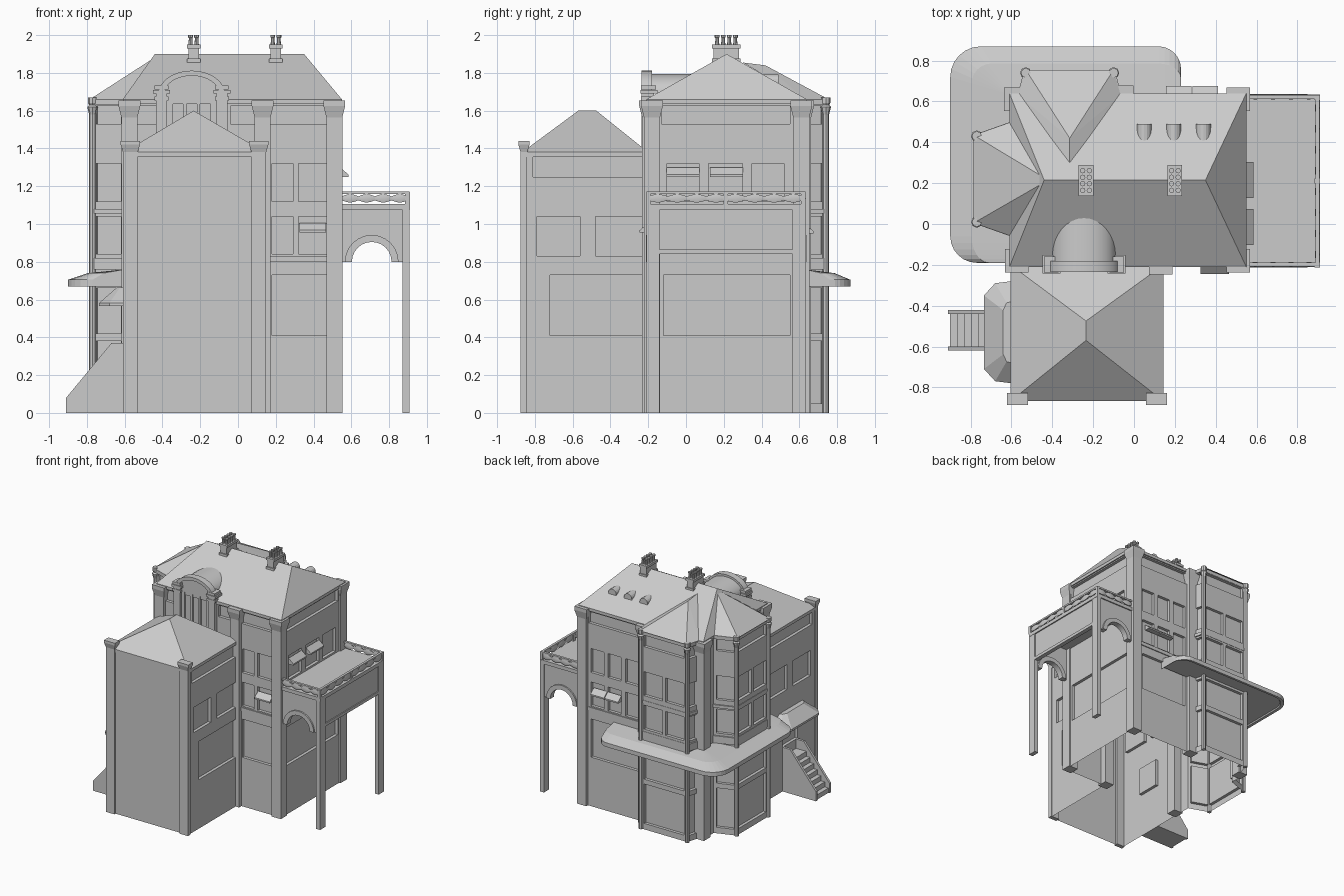
import bpy, math
from mathutils import Vector

if "Cube" in bpy.data.objects:
    bpy.data.objects.remove(bpy.data.objects["Cube"])


def mesh(name, verts, faces, smooth=False):
    me = bpy.data.meshes.new(name)
    me.from_pydata([tuple(v) for v in verts], [], faces)
    me.update()
    ob = bpy.data.objects.new(name, me)
    bpy.context.collection.objects.link(ob)
    if smooth:
        bpy.ops.object.select_all(action='DESELECT')
        ob.select_set(True)
        bpy.context.view_layer.objects.active = ob
        bpy.ops.object.shade_smooth_by_angle(angle=math.radians(35))
    return ob


def loft(name, rings, closed=True, caps=True, smooth=False):
    n = len(rings[0])
    faces = []
    for r in range(len(rings) - 1):
        for i in range(n if closed else n - 1):
            j = (i + 1) % n
            faces.append((r * n + i, r * n + j, (r + 1) * n + j, (r + 1) * n + i))
    if caps:
        faces += [tuple(range(n))[::-1], tuple(range((len(rings) - 1) * n, len(rings) * n))]
    return mesh(name, [v for r in rings for v in r], faces, smooth)


def prism(name, pts, z0, z1):
    return loft(name, [[(x, y, z) for x, y in pts] for z in (z0, z1)])


def extrude_y(name, pts, y0, y1, smooth=False):
    return loft(name, [[(x, y, z) for x, z in pts] for y in (y1, y0)], smooth=smooth)


def rect(x0, x1, y0, y1):
    return [(x0, y0), (x1, y0), (x1, y1), (x0, y1)]


def box(name, x0, x1, y0, y1, z0, z1):
    return prism(name, rect(x0, x1, y0, y1), z0, z1)


def wall(name, a, b, z0, z1, openings, depth=0.025):
    """Wall sheet from a to b with recessed panels (u0, u1, z0, z1)."""
    a, b = Vector((*a, 0)), Vector((*b, 0))
    d = (b - a).normalized()
    n = Vector((d.y, -d.x, 0))
    us = sorted({0, (b - a).length} | {u for o in openings for u in o[:2]})
    zs = sorted({z0, z1} | {z for o in openings for z in o[2:]})
    V, F = [], []

    def quad(*ps):
        F.append(tuple(range(len(V), len(V) + 4)))
        V.extend(a + d * u - n * k + Vector((0, 0, z)) for u, z, k in ps)
    for u, U in zip(us, us[1:]):
        for z, Z in zip(zs, zs[1:]):
            cu, cz = (u + U) / 2, (z + Z) / 2
            k = depth if any(o[0] < cu < o[1] and o[2] < cz < o[3] for o in openings) else 0
            quad((u, z, k), (U, z, k), (U, Z, k), (u, Z, k))
    for u, U, z, Z in openings:
        c = [(u, z), (U, z), (U, Z), (u, Z)]
        for p, q in zip(c, c[1:] + c[:1]):
            quad((*p, 0), (*q, 0), (*q, depth), (*p, depth))
    return mesh(name, V, F)


def pier(name, x, y, sx, sy, z0, z1, flare=0.015, cap=0.09):
    def ring(z, e):
        return [(px, py, z) for px, py in rect(x - sx/2 - e, x + sx/2 + e, y - sy/2 - e, y + sy/2 + e)]
    loft(name, [ring(z0, 0), ring(z1 - cap, 0), ring(z1 - cap/3, flare), ring(z1, flare)])


def round_post(name, x, y, profile, n=8):
    loft(name, [[(x + r * math.cos(i * math.tau / n), y + r * math.sin(i * math.tau / n), z)
                 for i in range(n)] for r, z in profile])


def hip(name, x0, x1, y0, y1, z, p, q, along_x=True):
    V = [(x, y, z) for x, y in rect(x0, x1, y0, y1)] + [p, q]
    F = [(0, 1, 5, 4), (1, 2, 5), (2, 3, 4, 5), (3, 0, 4)] if along_x else \
        [(0, 1, 4), (1, 2, 5, 4), (2, 3, 5), (3, 0, 4, 5)]
    mesh(name, V, F)


def awning(name, c, n, w, z):
    c, n = Vector((*c, 0)), Vector((*n, 0))
    t = Vector((-n.y, n.x, 0))
    loft(name, [[c + t * s * w / 2 + n * o + Vector((0, 0, z + h))
                 for o, h in ((0, 0), (.045, 0), (.045, .012), (0, .05))] for s in (1, -1)])


UP, MID, LOW, FRZ = (1.12, 1.32), (.84, 1.04), (.41, .73), (1.53, 1.625)

# Main block walls
wall("main_front_wall", (.14, -.2), (.54, -.2), 0, 1.64,
     [(.04, .15, *UP), (.18, .36, *UP), (.04, .15, *MID), (.18, .36, *MID), (.04, .34, *LOW), (.03, .36, *FRZ)])
wall("main_front_upper_wall", (-.6, -.2), (.14, -.2), 1.2, 1.64, [(.03, .18, *FRZ), (.56, .71, *FRZ)])
wall("main_right_wall", (.54, -.2), (.54, .63), 0, 1.64,
     [(.1, .27, *UP), (.32, .5, *UP), (.55, .72, *UP), (.08, .75, *LOW), (.07, .75, *FRZ)])
back = [(u, u + .12, *f) for u in (.1, .26, .42) for f in (UP, MID)]
wall("main_back_wall", (.54, .63), (-.075, .63), 0, 1.64, back + [(.1, .54, *LOW), (.08, .58, *FRZ)])
wall("main_corner_wall_back", (-.56, .63), (-.6, .63), 0, 1.64, [])
wall("main_corner_wall_left", (-.6, .63), (-.6, .49), 0, 1.64, [])
wall("main_left_wall", (-.6, -.05), (-.6, -.2), 0, 1.64, [(.03, .12, *UP), (.03, .12, *MID)])

# Faceted bays on the left and back, with corner posts and sills
bays = {"left_bay": [(-.6, .49), (-.77, .43), (-.77, .01), (-.6, -.05)],
        "back_bay": [(-.075, .63), (-.1, .74), (-.53, .74), (-.56, .63)]}
for nm, P in bays.items():
    for i in range(3):
        L = (Vector(P[i + 1]) - Vector(P[i])).length
        m = .03 if L > .3 else .02
        cols = [(m, L/2 - .015), (L/2 + .015, L - m)] if L > .3 else [(m, L - m)]
        ops = [(*c, *f) for c in cols for f in (UP, MID)] + [(m, L - m, .05, .38), (m, L - m, .42, .66), (m, L - m, *FRZ)]
        wall(f"{nm}_wall_{i}", P[i], P[i + 1], 0, 1.64, ops)
    c = sum((Vector(p) for p in P), Vector((0, 0))) / 4
    big = [c + (Vector(p) - c) * 1.05 for p in P]
    for z0, z1 in ((.76, .82), (1.055, 1.08), (1.63, 1.66)):
        ring = [[(*(c + (Vector(p) - c) * s), z) for p in P] for s, z in ((.99, z0), (1.05, z0), (1.05, z1), (.99, z1))]
        loft(f"{nm}_course", ring, closed=False, caps=False)
    for p in P[1:3]:
        round_post(f"{nm}_post", *p, [(.018, 0), (.018, 1.58), (.028, 1.62), (.018, 1.63), (.024, 1.64), (.024, 1.67)])

# Corner piers of main block
for x, y, z0 in ((.51, -.18, 0), (.51, .61, 0), (-.575, -.18, 0), (-.58, .61, 0), (.13, -.19, 0), (-.06, .62, 0)):
    pier("main_corner_pier", x, y, .085, .085, z0, 1.655)
# String courses
box("front_string_course", .14, .545, -.208, -.19, .80, .83)
box("back_string_course", -.07, .545, .62, .638, .80, .83)
box("main_eave", -.61, .55, -.21, .64, 1.635, 1.66)

# Roofs of main block and bays
hip("main_roof", -.61, .55, -.21, .64, 1.66, (-.44, .215, 1.9), (.35, .215, 1.9))
mesh("left_bay_roof", [(-.6, .5, 1.66), (-.785, .435, 1.66), (-.785, .005, 1.66), (-.6, -.06, 1.66), (-.42, .215, 1.895)],
     [(0, 1, 4), (1, 2, 4), (2, 3, 4)])
mesh("back_bay_roof", [(-.065, .63, 1.66), (-.1, .755, 1.66), (-.53, .755, 1.66), (-.565, .63, 1.66),
                       (-.315, .42, 1.84), (-.315, .3, 1.855)],
     [(0, 1, 4), (1, 2, 4), (2, 3, 4), (0, 4, 5), (3, 5, 4)])

# Chimneys with pots
for x in (-.235, .2):
    box("chimney_stack", x - .028, x + .028, .145, .28, 1.83, 1.945)
    box("chimney_base_band", x - .036, x + .036, .137, .288, 1.855, 1.875)
    box("chimney_cap", x - .036, x + .036, .137, .288, 1.93, 1.95)
    for i in range(4):
        for s in (-1, 1):
            round_post("chimney_pot", x + s * .016, .165 + i * .032, [(.012, 1.94), (.009, 1.985), (.013, 1.988), (.013, 2)])

# Round-topped roof vents at the back
for x in (.05, .195, .34):
    arc = [(x + .036 * math.cos(t * math.pi / 8), 1.755 + .036 * math.sin(t * math.pi / 8)) for t in range(9)]
    extrude_y("roof_vent", [(x + .036, 1.71)] + arc + [(x - .036, 1.71)], .37, .49)

# Barrel dormer on the front
def arch(cx, cz, a, b, n=16):
    return [(cx + a * math.cos(i * math.pi / n), cz + b * math.sin(i * math.pi / n)) for i in range(n + 1)]


extrude_y("dormer_barrel_roof", arch(-.245, 1.69, .155, .105), -.21, .13, True)
extrude_y("dormer_arch_rim", arch(-.245, 1.69, .175, .122) + arch(-.245, 1.69, .145, .095)[::-1], -.235, -.18, True)
wall("dormer_front_wall", (-.38, -.215), (-.11, -.215), 1.3, 1.7, [(u, u + .055, 1.4, 1.66) for u in (.035, .108, .18)])
for x in (-.405, -.085):
    box("dormer_pier", x - .03, x + .03, -.235, -.17, 1.3, 1.69)
    for e, z in ((.008, 1.655), (.014, 1.69), (.006, 1.712)):
        box("dormer_pier_cap", x - .03 - e, x + .03 + e, -.235 - e/2, -.165 + e, z, z + .02)

# Front wing
side = [(.07, .3, .83, 1.04), (.38, .64, .83, 1.04), (.14, .64, *LOW), (.05, .65, 1.25, 1.36)]
wall("wing_front_wall", (-.6, -.86), (.14, -.86), 0, 1.38, [])
wall("wing_right_wall", (.14, -.86), (.14, -.2), 0, 1.38, side)
wall("wing_left_wall", (-.6, -.2), (-.6, -.86), 0, 1.38,
     [(.02, .28, .83, 1.04), (.36, .59, .83, 1.04), (.22, .42, .37, .6), (.05, .61, 1.25, 1.36)])
for x in (-.57, .11):
    pier("wing_front_pier", x, -.858, .078, .035, 0, 1.44, .012, .06)
box("wing_eave", -.605, .145, -.868, -.2, 1.355, 1.38)
hip("wing_roof", -.605, .145, -.868, -.2, 1.38, (-.235, -.57, 1.6), (-.235, -.475, 1.6), False)

# Entrance steps with sloping side walls
for y in (-.62, -.44):
    extrude_y("step_side_wall", [(-.91, 0), (-.6, 0), (-.6, .37), (-.67, .37), (-.91, .08)], y, y + .02)
for i in range(7):
    box("entrance_step", -.9 + i * .034, -.6, -.605, -.435, .04 + i * .042 - .04, .04 + i * .042)

# Faceted porch hood
hood = [(-.6, -.78), (-.68, -.77), (-.735, -.71), (-.735, -.35), (-.68, -.29), (-.6, -.28)]
loft("porch_hood", [[(-.6, y, .565) for x, y in hood], [(x, y, .565) for x, y in hood], [(x, y, .582) for x, y in hood],
                    [(-.6 + (x + .6) * .3, -.53 + (y + .53) * .6, .665) for x, y in hood]])

# Curved canopy wrapping left and back sides
path = [(-.58, -.19)]
for cx, cy, r, a0 in ((-.77, -.06, .13, 270), (-.75, .72, .15, 180), (.12, .76, .11, 90)):
    path += [(cx + r * math.cos(math.radians(a0 - t * 15)), cy + r * math.sin(math.radians(a0 - t * 15))) for t in range(7)]
path += [(.23, .61)]
inner = [(min(max(x, -.6), .54), min(max(y, -.2), .63)) for x, y in path]
def between(f, z):
    return [(X + (x - X) * f, Y + (y - Y) * f, z) for (x, y), (X, Y) in zip(path, inner)]
loft("wrap_canopy", [between(0, .68), between(.9, .68), between(.92, .67), between(1, .67), between(1, .705),
                     between(.65, .74), between(0, .76)], closed=False, caps=False)

# Window awnings
for y in (-.015, .215):
    awning("right_awning", (.54, y), (1, 0), .175, 1.25)
for x in (.22, .35):
    awning("back_awning", (x, .63), (0, 1), .125, .95)
awning("front_awning", (.395, -.2), (0, -1), .14, .955)

# Side terrace on columns
box("terrace_floor", .54, .91, -.21, .635, 1.075, 1.105)
for y in (-.21, .565):
    box("terrace_column", .872, .908, y, y + .07, 0, 1.08)
box("terrace_beam", .878, .9, -.15, .57, .85, 1.08)
box("terrace_beam_bottom", .872, .908, -.15, .57, .84, .865)
for y in (-.2, .6):
    cut = arch(.708, .8, .12, .12, 12)
    extrude_y("terrace_arch_wall", [(.875, .8)] + cut + [(.54, .8), (.54, 1.08), (.875, 1.08)], y, y + .025)
    extrude_y("terrace_arch_moulding", arch(.708, .8, .142, .142, 12) + arch(.708, .8, .105, .105, 12)[::-1],
              y - .012, y + .037, True)

# Terrace balustrade: rails with swelling garland segments
def garland(p, q, n):
    p, q = Vector(p), Vector(q)
    d = (q - p) / n
    s = Vector((d.y, -d.x)).normalized()
    for i in range(n):
        rings = []
        for f, r in ((0, .012), (.2, .02), (.5, .027), (.8, .02), (1, .012)):
            c = p + d * (i + f)
            rings.append([(*(c + s * .45 * r * math.cos(a * math.tau / 6)), 1.136 + r * math.sin(a * math.tau / 6))
                          for a in range(6)])
        loft("balustrade_garland", rings, smooth=True)


for y in (-.205, .615):
    garland((.55, y + .007), (.9, y + .007), 4)
    box("balustrade_end_rail", .54, .908, y - .003, y + .017, 1.158, 1.172)
garland((.898, -.2), (.898, .62), 8)
box("balustrade_side_rail", .888, .908, -.208, .632, 1.158, 1.172)
for y in (-.2, .21, .62):
    box("balustrade_post", .885, .91, y - .012, y + .012, 1.1, 1.17)
